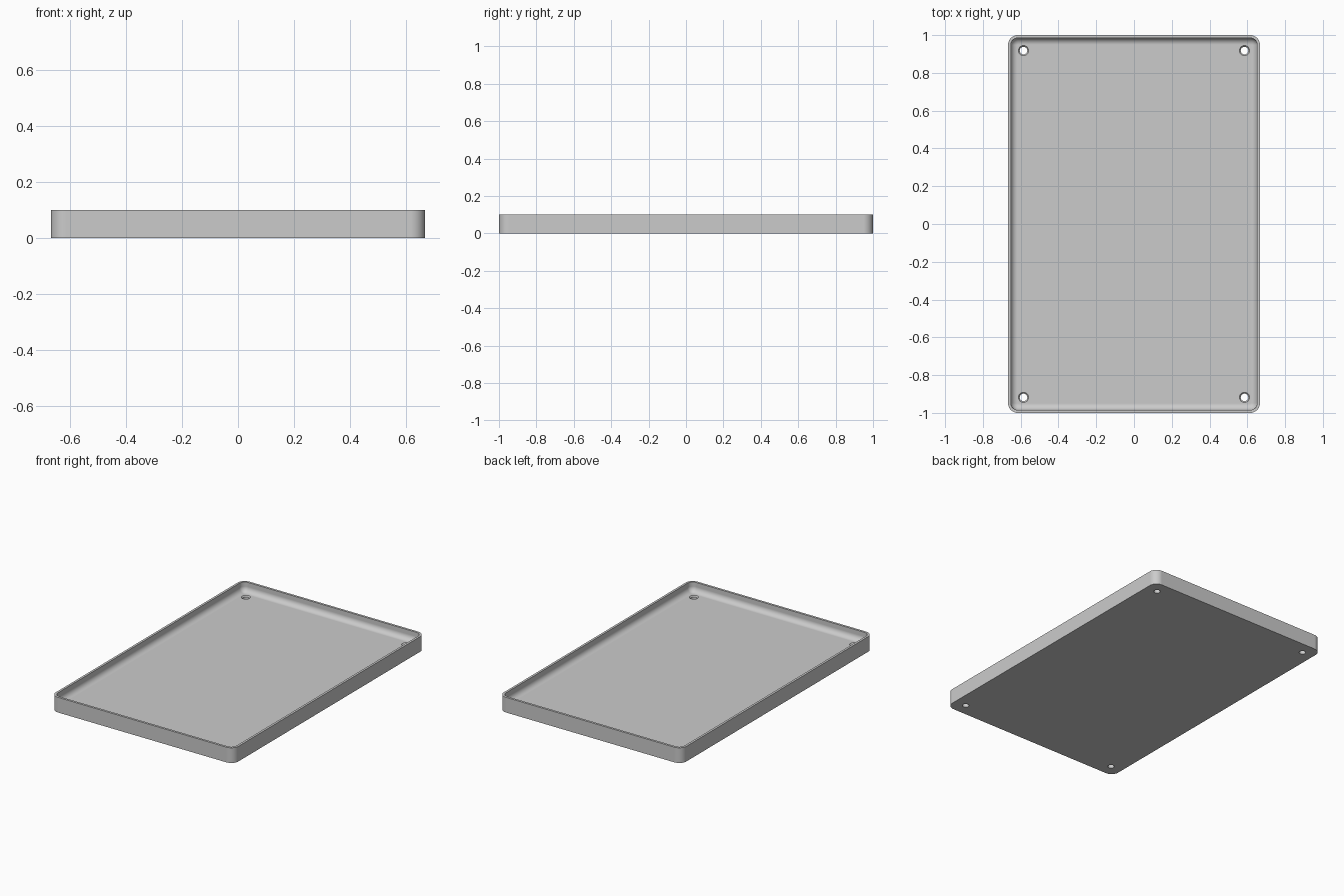
import bpy, bmesh, math

cube = bpy.data.objects.get("Cube")
if cube:
    bpy.data.objects.remove(cube, do_unlink=True)

HALF_X, HALF_Y, HEIGHT = 0.667, 1.0, 0.1
CORNER, WALL, FLOOR, FILLET = 0.052, 0.015, 0.037, 0.035
HOLE_X, HOLE_Y, HOLE_R, SINK_R = 0.585, 0.918, 0.02, 0.027

grey = bpy.data.materials.new("plain grey")
grey.use_nodes = True
colour = (0.6, 0.6, 0.6, 1)
grey.diffuse_color = colour
grey.node_tree.nodes["Principled BSDF"].inputs["Base Color"].default_value = colour


def rounded_loop(bm, inset, z, steps=10):
    """Rounded rectangle ring, offset inwards from the outer wall."""
    verts = []
    for i, (sx, sy) in enumerate([(1, 1), (-1, 1), (-1, -1), (1, -1)]):
        for k in range(steps + 1):
            a = math.pi / 2 * (i + k / steps)
            r = CORNER - inset
            verts.append(bm.verts.new((sx * (HALF_X - CORNER) + r * math.cos(a),
                                       sy * (HALF_Y - CORNER) + r * math.sin(a), z)))
    return verts


def circle_loop(bm, x, y, r, z, n=32):
    return [bm.verts.new((x + r * math.cos(2 * math.pi * k / n),
                          y + r * math.sin(2 * math.pi * k / n), z)) for k in range(n)]


def skin(bm, loops):
    """Join successive rings with quads and cap both ends."""
    for a, b in zip(loops, loops[1:]):
        n = len(a)
        for k in range(n):
            j = (k + 1) % n
            bm.faces.new((a[k], a[j], b[j], b[k]))
    bm.faces.new(loops[0][::-1])
    bm.faces.new(loops[-1])


def finish(bm, name):
    bmesh.ops.recalc_face_normals(bm, faces=bm.faces[:])
    mesh = bpy.data.meshes.new(name)
    bm.to_mesh(mesh)
    bm.free()
    obj = bpy.data.objects.new(name, mesh)
    bpy.context.collection.objects.link(obj)
    obj.data.materials.append(grey)
    return obj


# Tray: outer wall, rim, inner wall, cove fillet, floor
profile = [(0, 0), (0, HEIGHT), (WALL, HEIGHT)]
for k in range(9):
    a = math.pi / 2 * k / 8
    profile.append((WALL + FILLET * (1 - math.cos(a)),
                    FLOOR + FILLET * (1 - math.sin(a))))
bm = bmesh.new()
skin(bm, [rounded_loop(bm, inset, z) for inset, z in profile])
tray = finish(bm, "tray")

# Four countersunk corner holes
bm = bmesh.new()
sink = [(HOLE_R, -0.05), (HOLE_R, FLOOR - 0.007), (SINK_R, FLOOR), (SINK_R, FLOOR + 0.01)]
for sx in (-1, 1):
    for sy in (-1, 1):
        skin(bm, [circle_loop(bm, sx * HOLE_X, sy * HOLE_Y, r, z) for r, z in sink])
cutter = finish(bm, "hole_cutter")
cutter.hide_render = True

bpy.ops.object.select_all(action='DESELECT')
tray.select_set(True)
bpy.context.view_layer.objects.active = tray
cut = tray.modifiers.new("holes", 'BOOLEAN')
cut.operation = 'DIFFERENCE'
cut.solver = 'EXACT'
cut.object = cutter
bpy.ops.object.modifier_apply(modifier=cut.name)
bpy.data.objects.remove(cutter, do_unlink=True)

# Smooth fillets and corners while the large faces stay flat
bpy.ops.object.shade_smooth_by_angle(angle=math.radians(30))
weighted = tray.modifiers.new("weighted_normals", 'WEIGHTED_NORMAL')
weighted.keep_sharp = True
